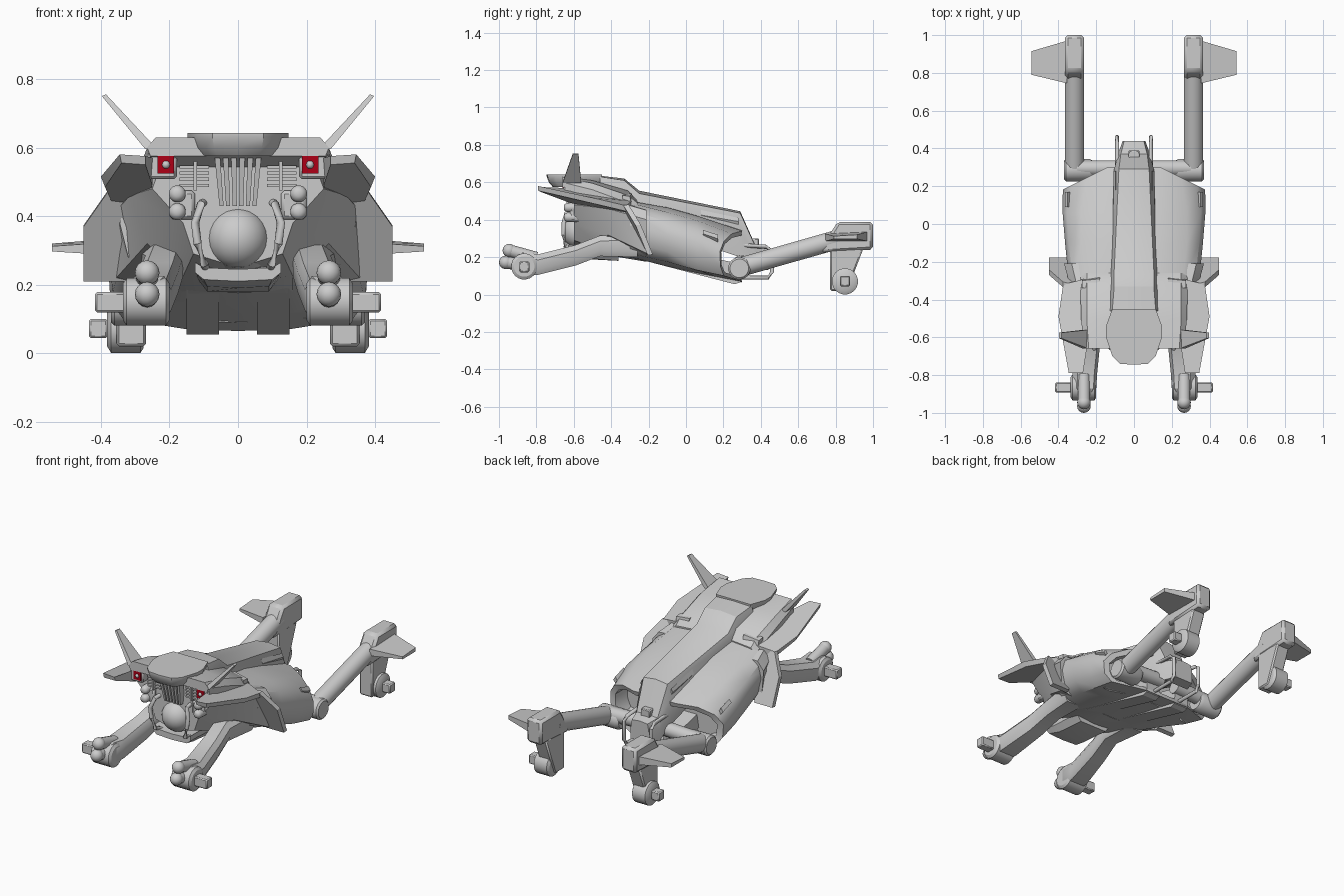
import bpy, bmesh, math
from mathutils import Matrix, Vector


def material(name, rgb):
    m = bpy.data.materials.new(name)
    m.diffuse_color = (*rgb, 1)
    return m


GREY = material("hull grey", (0.6, 0.6, 0.6))
RED = material("lamp red", (0.42, 0.0, 0.008))


def finish(name, bm, mirror=True, mat=GREY, bevel=0, angle=32):
    bmesh.ops.recalc_face_normals(bm, faces=bm.faces)
    me = bpy.data.meshes.new(name)
    bm.to_mesh(me)
    bm.free()
    me.materials.append(mat)
    me.shade_smooth()
    me.set_sharp_from_angle(angle=math.radians(angle))
    ob = bpy.data.objects.new(name, me)
    bpy.context.collection.objects.link(ob)
    if bevel:
        b = ob.modifiers.new("bevel", 'BEVEL')
        b.width, b.segments = bevel, 1
    if mirror:
        ob.modifiers.new("mirror", 'MIRROR')
    return ob


def skin(bm, rings):
    # closed skin through rings of equal length, capped at both ends
    vs = [[bm.verts.new(p) for p in r] for r in rings]
    n = len(vs[0])
    for a, b in zip(vs, vs[1:]):
        for i in range(n):
            j = (i + 1) % n
            bm.faces.new((a[i], a[j], b[j], b[i]))
    bm.faces.new(vs[0])
    bm.faces.new(vs[-1][::-1])


def loft(name, sections, **kw):
    # sections: (y or y of x, half outline from top centre to bottom centre)
    rings = []
    for y, half in sections:
        full = half + [(-x, z) for x, z in reversed(half) if x > 0]
        rings.append([(x, y(abs(x)) if callable(y) else y, z) for x, z in full])
    bm = bmesh.new()
    skin(bm, rings)
    return finish(name, bm, mirror=False, **kw)


def slab(name, top, bottom, **kw):
    bm = bmesh.new()
    skin(bm, [top, bottom])
    return finish(name, bm, **kw)


def side_prism(name, x0, x1, pts, **kw):
    return slab(name, [(x0, y, z) for y, z in pts], [(x1, y, z) for y, z in pts], **kw)


def box(name, x, y, z, **kw):
    return side_prism(name, x[0], x[1], [(y[0], z[0]), (y[1], z[0]), (y[1], z[1]), (y[0], z[1])], **kw)


def tube(name, path, radius, sides=12, **kw):
    pts = [Vector(p) for p in path]
    rings = []
    for i, p in enumerate(pts):
        t = (pts[min(i + 1, len(pts) - 1)] - pts[max(i - 1, 0)]).normalized()
        u = t.cross(Vector((0, 0, 1)) if abs(t.z) < 0.8 else Vector((1, 0, 0))).normalized()
        v = t.cross(u)
        r = radius[i] if isinstance(radius, (list, tuple)) else radius
        rings.append([p + r * (math.cos(a) * u + math.sin(a) * v)
                      for a in (2 * math.pi * (k + 0.5) / sides for k in range(sides))])
    bm = bmesh.new()
    skin(bm, rings)
    return finish(name, bm, **kw)


def ball(name, c, r, seg=20, **kw):
    bm = bmesh.new()
    bmesh.ops.create_uvsphere(bm, u_segments=seg, v_segments=seg // 2, radius=r,
                              matrix=Matrix.Translation(c))
    return finish(name, bm, **kw)


# rounded main hull, cut obliquely at the rear with recessed openings
rear = [(0, .345), (.14, .34), (.25, .325), (.335, .285), (.377, .23), (.372, .15), (.335, .10), (.15, .07), (0, .065)]
recess = [(x * .9, .2 + (z - .2) * .82) for x, z in rear]
loft("main_hull", [
    (-.30, [(0, .50), (.14, .50), (.26, .49), (.325, .45), (.345, .38), (.32, .28), (.26, .22), (.14, .20), (0, .20)]),
    (-.10, [(0, .47), (.14, .465), (.28, .44), (.345, .39), (.365, .32), (.35, .23), (.30, .175), (.15, .15), (0, .15)]),
    (.06, [(0, .425), (.14, .42), (.28, .395), (.355, .345), (.378, .28), (.365, .18), (.325, .13), (.15, .115), (0, .115)]),
    (lambda x: .30 - max(0, x - .14) * .5, rear),
    (lambda x: .295 - max(0, x - .126) * .5, recess),
    (lambda x: .18 - max(0, x - .126) * .5, recess)], angle=40)

# raised spine with tail block
loft("spine", [
    (-.46, [(0, .635), (.115, .63), (.14, .56), (.14, .45), (0, .45)]),
    (-.33, [(0, .62), (.105, .61), (.13, .54), (.13, .42), (0, .42)]),
    (-.25, [(0, .555), (.105, .54), (.122, .49), (.122, .38), (0, .38)]),
    (.29, [(0, .445), (.08, .435), (.105, .36), (.105, .2), (0, .2)]),
    (.37, [(0, .265), (.07, .26), (.085, .2), (.085, .13), (0, .13)]),
    (.44, [(0, .25), (.052, .245), (.06, .2), (.06, .13), (0, .13)])])
box("tail_hatch", (-.03, .03), (.33, .39), (.25, .30), mirror=False, bevel=.005)
slab("spine_slot", [(.098, .08, .452), (.108, .08, .425), (.108, .28, .39), (.098, .28, .41)],
     [(.09, .08, .40), (.09, .08, .38), (.09, .28, .35), (.09, .28, .36)])

# shoulder cap, torso and head disc
loft("shoulder_cap", [
    (-.66, [(0, .62), (.14, .63), (.24, .63), (.265, .60), (.255, .575), (0, .575)]),
    (-.50, [(0, .61), (.14, .61), (.25, .595), (.28, .56), (.28, .49), (0, .49)]),
    (-.31, [(0, .56), (.13, .555), (.25, .53), (.285, .49), (.285, .44), (0, .44)]),
    (-.26, [(0, .50), (.13, .50), (.25, .49), (.28, .46), (.28, .42), (0, .42)])])
loft("torso", [
    (-.60, [(0, .59), (.21, .59), (.25, .48), (.16, .38), (.13, .29), (0, .25)]),
    (-.42, [(0, .54), (.28, .51), (.315, .46), (.265, .32), (.16, .225), (0, .21)]),
    (-.21, [(0, .47), (.33, .45), (.37, .40), (.355, .22), (.16, .18), (0, .175)])], angle=25)
outline = [(0, -.45), (.115, -.45), (.148, -.54), (.148, -.60), (.115, -.70), (.075, -.74), (0, -.745)]
outline += [(-x, y) for x, y in reversed(outline[1:-1])]
bm = bmesh.new()
skin(bm, [[(x * s, -.58 + (y + .58) * s, z) for x, y in outline]
          for z, s in ((.642, 1), (.632, 1), (.60, .93), (.575, .80))])
finish("head_disc", bm, mirror=False)

# side fins sweeping back into the flared panels
slab("shoulder_fin",
     [(.25, -.66, .57), (.27, -.79, .575), (.345, -.79, .58), (.40, -.49, .515), (.375, -.32, .475), (.26, -.29, .50)],
     [(.25, -.62, .49), (.27, -.78, .55), (.34, -.79, .555), (.388, -.49, .485), (.37, -.32, .445), (.26, -.29, .42)])
flare = [(.26, -.36, .47), (.375, -.335, .477), (.45, -.27, .37), (.45, -.205, .21), (.33, -.205, .21)]
slab("flared_panel", flare, [(x, y + .028, z + .004) for x, y, z in flare])
slab("side_blade", [(.24, -.66, .60), (.24, -.56, .60), (.385, -.575, .755), (.385, -.605, .755)],
     [(.27, -.66, .595), (.27, -.56, .595), (.397, -.575, .75), (.397, -.605, .75)])

# lamps
box("lamp_housing", (.178, .262), (-.654, -.58), (.508, .59), bevel=.008)
box("lamp_panel", (.186, .235), (-.66, -.653), (.525, .576), mat=RED)
ball("lamp_knob", (.21, -.658, .55), .012, 12)

# grille
for i in range(6):
    x = -.06 + i * .024
    slab("grille_slat", [(x - .008, -.62, .57), (x + .008, -.62, .57), (x + .008, -.655, .57), (x - .008, -.655, .57)],
         [(x * .8 - .006, -.58, .43), (x * .8 + .006, -.58, .43), (x * .8 + .006, -.625, .43), (x * .8 - .006, -.625, .43)],
         mirror=False)
for i in range(5):
    z = .485 + i * .018
    box("grille_rib", (.085, .17), (-.62, -.58), (z, z + .009))
box("grille_post", (.12, .13), (-.63, -.59), (.475, .57))

# twin nozzles beside the turret ball
box("nozzle_block", (.125, .20), (-.62, -.54), (.39, .475), bevel=.01)
for z in (.465, .413):
    tube("nozzle", [(.177, -.57, z), (.177, -.635, z), (.177, -.648, z), (.177, -.653, z)],
         [.025, .025, .019, .008], 16, angle=60)

# turret ball, collar, cradle and guards
ball("turret_ball", (0, -.57, .335), .09, 24, mirror=False)
tube("turret_collar", [(0, -.60, .335), (0, -.53, .335)], [.085, .105], 24, mirror=False)
loft("turret_cradle", [
    (-.63, [(0, .245), (.10, .25), (.125, .265), (.125, .235), (.10, .215), (0, .21)]),
    (-.55, [(0, .245), (.10, .25), (.125, .265), (.12, .23), (.09, .195), (0, .19)]),
    (-.36, [(0, .26), (.10, .26), (.12, .26), (.12, .22), (.09, .18), (0, .18)])])
tube("turret_guard", [(.10, -.58, .44), (.108, -.64, .435), (.125, -.655, .38), (.118, -.655, .32),
                      (.098, -.645, .26), (.09, -.58, .235)], .012, 10, angle=50)

# belly keels
keel = [(-.41, .23), (-.2, .175), (.26, .055), (.29, .065), (.30, .16), (-.3, .3)]
slab("belly_keel", [(.055, y, z) for y, z in keel], [(.15, y, z) for y, z in keel])

# front arms
rings = [[(a + .012, y, l), (b - .005, y, l), (b + .01, y, l + .03), (b + .01, y, h - .03), (b - .015, y, h),
          (a + .015, y, h), (a, y, h - .03), (a, y, l + .02)] for y, a, b, l, h in
         ((-.26, .16, .28, .20, .325), (-.46, .16, .26, .205, .315), (-.59, .175, .28, .155, .265),
          (-.79, .195, .315, .105, .215), (-.87, .20, .315, .10, .225), (-.90, .215, .30, .115, .21))]
bm = bmesh.new()
skin(bm, rings)
finish("front_arm", bm)
tube("front_hub", [(.20, -.865, .15), (.21, -.865, .15), (.325, -.865, .15), (.335, -.865, .15)],
     [.055, .07, .07, .055], 20)
box("front_hub_stub", (.33, .417), (-.892, -.838), (.119, .178), bevel=.006)
tube("upper_barrel", [(.265, -.80, .195), (.265, -.945, .235)], .033, 14)
ball("upper_barrel_tip", (.265, -.945, .235), .036, 16)
tube("lower_barrel", [(.265, -.82, .15), (.265, -.965, .172)], .033, 14)
ball("lower_barrel_tip", (.265, -.964, .172), .036, 16)

# rear pivots and arms
tube("rear_crossbar", [(.05, .295, .17), (.30, .295, .16)], .042, 14)
tube("rear_pivot", [(.215, .285, .14), (.235, .285, .14), (.36, .285, .14), (.37, .285, .14)],
     [.05, .06, .06, .05], 20)
tube("rear_arm", [(.315, .28, .143), (.315, .82, .297)], .052, 20)
side_prism("rear_arm_head", .265, .365, [(.72, .225), (.77, .325), (.81, .388), (1.0, .388), (1.0, .24), (.83, .23)],
           bevel=.015)
side_prism("rear_leg", .268, .355, [(.77, .26), (.77, .02), (.86, .02), (.9, .12), (.95, .25)], bevel=.008)
tube("rear_hub", [(.275, .85, .07), (.285, .85, .07), (.37, .85, .07), (.382, .85, .07)],
     [.055, .07, .07, .05], 20)
box("rear_hub_stub", (.38, .435), (.823, .877), (.044, .10), bevel=.006)
slab("rear_winglet", [(.355, .745, .285), (.355, .745, .325), (.355, .97, .335), (.355, .97, .285)],
     [(.543, .79, .297), (.543, .79, .312), (.543, .915, .32), (.543, .915, .297)])

# tail hoops
tube("tail_hoop", [(.09, .28, .265), (.09, .43, .255), (.09, .46, .235), (.09, .46, .12), (.09, .44, .09), (.09, .28, .09)],
     .011, 10, angle=50)

# raised hull vents
slab("hull_vent", [(.352, .09, .345), (.366, .09, .325), (.366, .17, .298), (.352, .17, .32)],
     [(.34, .09, .33), (.35, .09, .31), (.35, .17, .28), (.34, .17, .30)])
slab("hull_ridge", [(.18, -.33, .545), (.275, -.34, .53), (.275, -.30, .525), (.18, -.29, .54)],
     [(.18, -.33, .47), (.275, -.34, .47), (.275, -.29, .47), (.18, -.27, .47)])
